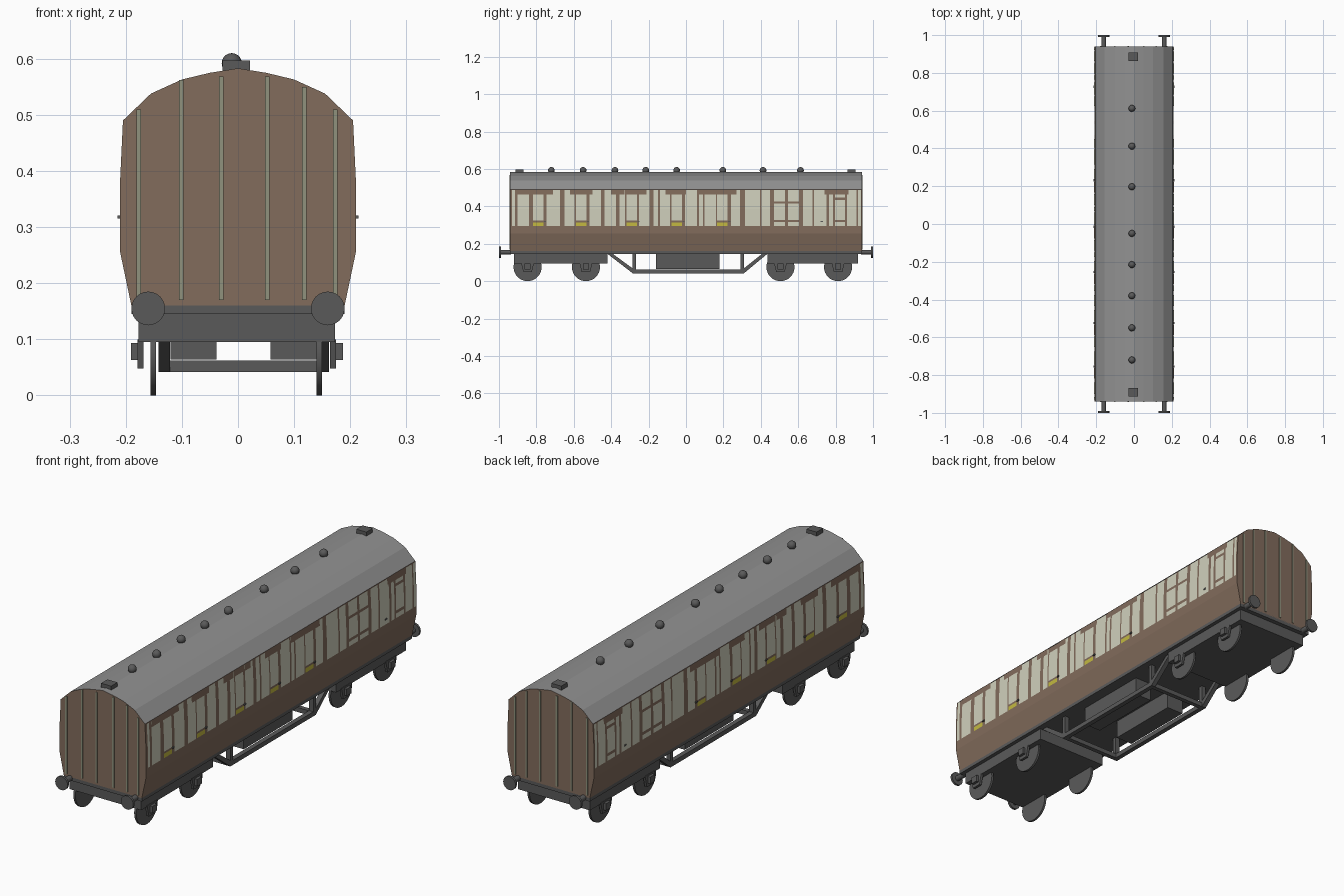
import bpy, bmesh, math
from mathutils import Vector

if "Cube" in bpy.data.objects:
    bpy.data.objects.remove(bpy.data.objects["Cube"], do_unlink=True)


def material(name, r, g, b):
    def lin(c):
        c /= 255
        return c / 12.92 if c < 0.04 else ((c + 0.055) / 1.055) ** 2.4
    col = (lin(r), lin(g), lin(b), 1)
    m = bpy.data.materials.new(name)
    m.use_nodes = True
    m.diffuse_color = col
    m.node_tree.nodes["Principled BSDF"].inputs["Base Color"].default_value = col
    return m


BROWN = material("coach_brown", 130, 108, 92)
CREAM = material("window_cream", 208, 208, 188)
ROOF = material("roof_grey", 145, 145, 145)
DARK = material("frame_dark_grey", 90, 90, 90)
SAGE = material("end_strip_sage", 144, 146, 125)
YELLOW = material("label_yellow", 195, 185, 65)


def finish(bm, name, *mats):
    me = bpy.data.meshes.new(name)
    bm.to_mesh(me)
    bm.free()
    for m in mats:
        me.materials.append(m)
    ob = bpy.data.objects.new(name, me)
    bpy.context.collection.objects.link(ob)
    return ob


def box(name, x, y, z, mat=DARK):
    """Box from (min, max) ranges on each axis."""
    bm = bmesh.new()
    bmesh.ops.create_cube(bm, size=1)
    for v in bm.verts:
        v.co = [(lo + hi) / 2 + c * abs(hi - lo) for c, (lo, hi) in zip(v.co, (x, y, z))]
    return finish(bm, name, mat)


def cylinder(name, centre, radius, depth, axis, sides=24):
    bm = bmesh.new()
    bmesh.ops.create_cone(bm, cap_ends=True, segments=sides, radius1=radius,
                          radius2=radius, depth=depth)
    rot = Vector((0, 0, 1)).rotation_difference(Vector(axis)).to_matrix()
    bmesh.ops.transform(bm, matrix=rot.to_4x4(), verts=bm.verts)
    bmesh.ops.translate(bm, vec=centre, verts=bm.verts)
    ob = finish(bm, name, DARK)
    for p in ob.data.polygons:
        p.use_smooth = len(p.vertices) == 4
    return ob


def prism(name, outline, x0, x1, mat=DARK):
    """Extrude a (y, z) outline along x."""
    bm = bmesh.new()
    face = bm.faces.new([bm.verts.new((x0, y, z)) for y, z in outline])
    ext = bmesh.ops.extrude_face_region(bm, geom=[face])["geom"]
    bmesh.ops.translate(bm, vec=(x1 - x0, 0, 0),
                        verts=[v for v in ext if isinstance(v, bmesh.types.BMVert)])
    bmesh.ops.recalc_face_normals(bm, faces=bm.faces)
    return finish(bm, name, mat)


# Body shell with curved roof
EAVE, BEND, HALF = 0.49, 0.385, 0.94
half_profile = [(0.19, 0.16), (0.21, 0.255), (0.21, BEND), (0.205, EAVE),
                (0.155, 0.538), (0.1, 0.563), (0.05, 0.575)]
outline = half_profile + [(0, 0.583)] + [(-x, z) for x, z in reversed(half_profile)]
bm = bmesh.new()
rings = [[bm.verts.new((x, y, z)) for x, z in outline] for y in (-HALF, HALF)]
for ring in rings:
    bm.faces.new(ring)
for i in range(len(outline)):
    j = (i + 1) % len(outline)
    f = bm.faces.new((rings[0][i], rings[0][j], rings[1][j], rings[1][i]))
    f.material_index = int(f.calc_center_median().z > EAVE)
bmesh.ops.recalc_face_normals(bm, faces=bm.faces)
finish(bm, "body", BROWN, ROOF)


# Side panels that follow the body curve
def side_x(z):
    return 0.21 - 0.005 * max(0, (z - BEND) / (EAVE - BEND))


def side_panels(name, rects, mat, lift):
    bm = bmesh.new()
    for y0, y1, z0, z1 in rects:
        cuts = [z0] + ([BEND] if z0 < BEND < z1 else []) + [z1]
        for a, b in zip(cuts, cuts[1:]):
            for s in (1, -1):
                quad = [bm.verts.new((s * (side_x(z) + lift), y, z))
                        for y, z in ((y0, a), (y1, a), (y1, b), (y0, b))]
                bm.faces.new(quad[::s])
    finish(bm, name, mat)


LOW, TOP = 0.295, 0.487
doors = [-0.79, -0.56, -0.29, -0.05, 0.195]
tall = [(-0.93, -0.915), (-0.9, -0.84), (-0.745, -0.675), (-0.65, -0.595),
        (-0.515, -0.455), (-0.435, -0.375), (-0.355, -0.325), (-0.25, -0.195),
        (-0.175, -0.15), (-0.14, -0.085), (-0.005, 0.06), (0.07, 0.09),
        (0.1, 0.16), (0.24, 0.29), (0.315, 0.395), (0.405, 0.45),
        (0.625, 0.675), (0.685, 0.75), (0.765, 0.785), (0.862, 0.912), (0.92, 0.935)]
panes = [(a, b, LOW, TOP) for a, b in tall]
panes += [(d - 0.028, d + 0.028, 0.323, 0.463) for d in doors]
for a, b in ((0.47, 0.53), (0.545, 0.605), (0.797, 0.85)):
    split = 0.42 if a < 0.7 else 0.44
    panes += [(a, b, LOW, 0.315), (a, b, 0.328, split - 0.006), (a, b, split + 0.006, TOP)]
side_panels("side_windows", panes, CREAM, 0.002)
friezes = [(-0.9, -0.71), (-0.62, -0.5), (-0.4, -0.33), (-0.25, -0.21),
           (-0.11, 0.0), (0.07, 0.27), (0.74, 0.87)]
side_panels("upper_friezes", [(a, b, 0.462, EAVE) for a, b in friezes], BROWN, 0.003)
side_panels("door_labels", [(d - 0.028, d + 0.028, LOW, 0.314) for d in doors], YELLOW, 0.002)

# Door handles
for d in doors + [0.69]:
    for s in (1, -1):
        box("door_handle", (s * 0.209, s * 0.215), (d + 0.03, d + 0.042), (0.315, 0.321))

# Vertical strips on both ends
strips = [(-0.177, 0.51), (-0.101, 0.562), (-0.03, 0.568),
          (0.052, 0.568), (0.118, 0.55), (0.173, 0.51)]
for s in (1, -1):
    for x, top in strips:
        box("end_strip", (x - 0.004, x + 0.004), (s * HALF, s * (HALF + 0.003)),
            (0.17, top), SAGE)

# Roof ventilators and end boxes
for y in (-0.72, -0.55, -0.38, -0.215, -0.05, 0.197, 0.412, 0.612):
    bm = bmesh.new()
    bmesh.ops.create_uvsphere(bm, u_segments=16, v_segments=10, radius=0.018)
    bmesh.ops.translate(bm, vec=(-0.011, y, 0.592), verts=bm.verts)
    for f in bm.faces:
        f.smooth = True
    finish(bm, "roof_ventilator", DARK)
for y in (-0.89, 0.885):
    box("roof_end_box", (-0.028, 0.021), (y - 0.022, y + 0.022), (0.57, 0.597))

# Underframe, bogies, wheels and axle boxes
box("underframe", (-0.19, 0.19), (-HALF, HALF), (0.145, 0.165))
for name, y0, y1, wheels in (("front_bogie", -0.92, -0.42, (-0.847, -0.535)),
                             ("rear_bogie", 0.435, 0.92, (0.505, 0.813))):
    box(name, (-0.177, 0.173), (y0, y1), (0.095, 0.146))
    for y in wheels:
        for s in (1, -1):
            cylinder("wheel", (s * 0.148 - 0.003, y, 0.075), 0.075, 0.01, (1, 0, 0), 32)
            x = s * 0.166 - 0.002
            prism("axle_box_bracket", [(y - 0.035, 0.1), (y - 0.022, 0.048),
                                       (y + 0.022, 0.048), (y + 0.035, 0.1)], x, x + s * 0.011)
            x += s * 0.011
            box("axle_box", (x, x + s * 0.012), (y - 0.016, y + 0.016), (0.063, 0.093))

# Buffers
for end in (1, -1):
    for s in (1, -1):
        cylinder("buffer_rod", (s * 0.16, end * 0.965, 0.155), 0.012, 0.06, (0, 1, 0), 16)
        cylinder("buffer_head", (s * 0.16, end * 0.995, 0.155), 0.03, 0.01, (0, 1, 0))

# Truss rods, posts, cross members and equipment boxes
SHIFT, FRONT, REAR = 0.01, -0.285, 0.31
for s in (1, -1):
    x0, x1 = SHIFT + s * 0.131, SHIFT + s * 0.152
    box("truss_rail", (x0, x1), (FRONT, REAR), (0.042, 0.062))
    for top, foot in ((-0.42, FRONT), (0.435, REAR)):
        d = 0.028 if foot > top else -0.028
        prism("truss_diagonal", [(top, 0.146), (foot, 0.042), (foot + d * 0.3, 0.062),
                                 (top + d, 0.146)], x0, x1)
    for y in (FRONT, REAR - 0.018):
        box("truss_post", (x0, x1), (y, y + 0.018), (0.045, 0.146))
    box("equipment_box", (SHIFT + s * 0.048, SHIFT + s * 0.13), (-0.16, 0.18), (0.064, 0.146))
for y in (FRONT, REAR - 0.02):
    box("cross_member", (SHIFT - 0.132, SHIFT + 0.132), (y, y + 0.02), (0.042, 0.062))
